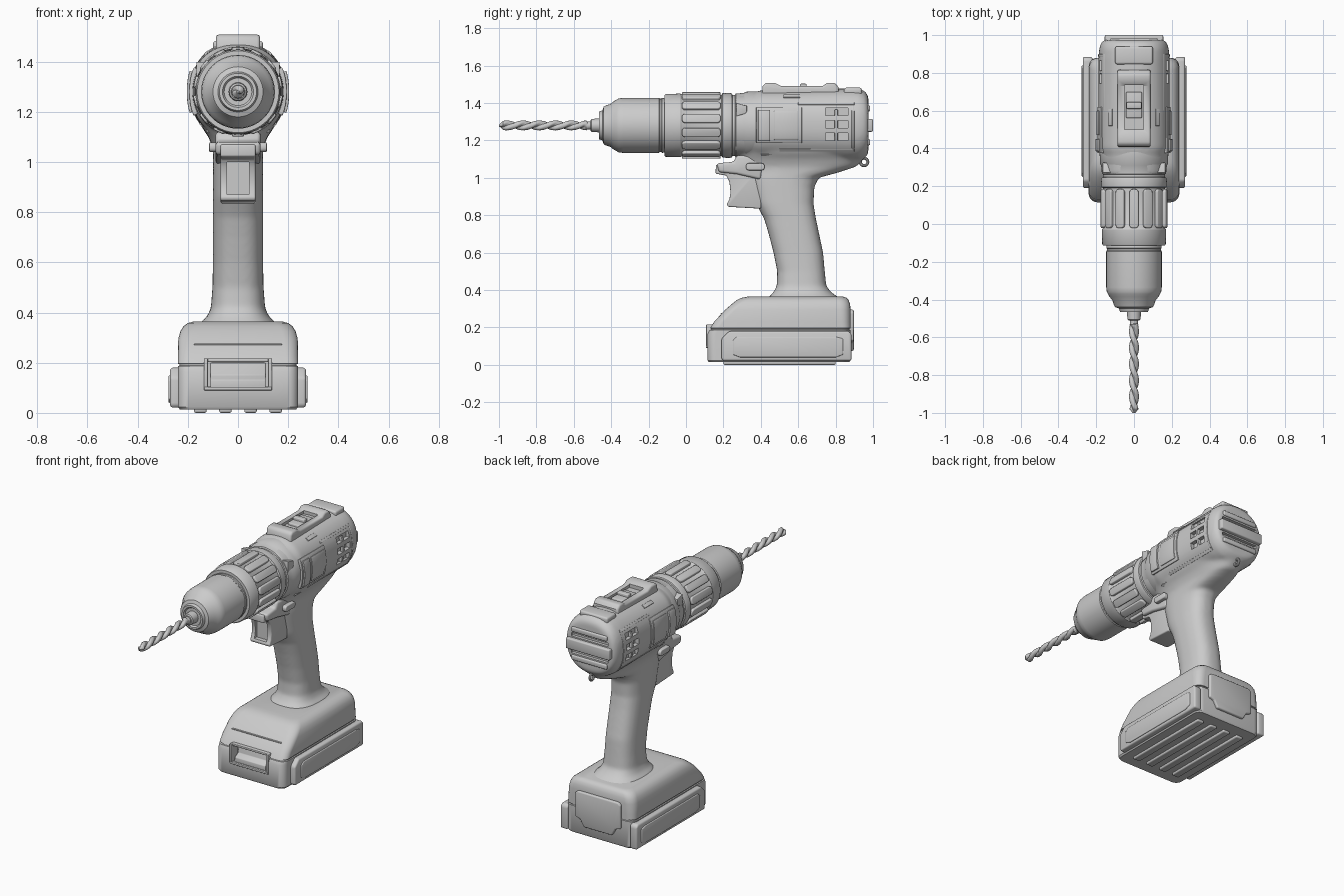
import bpy, bmesh, math
from mathutils import Matrix

if "Cube" in bpy.data.objects:
    bpy.data.objects.remove(bpy.data.objects["Cube"])

ZC = 1.28  # height of the spindle axis


def ell(cx, cy, rx, ry, n=2.0, count=48):
    """Superellipse outline; a large n gives a rounded rectangle."""
    f = lambda t: math.copysign(abs(t) ** (2 / n), t)
    return [(cx + rx * f(math.cos(2 * math.pi * i / count)),
             cy + ry * f(math.sin(2 * math.pi * i / count))) for i in range(count)]


def rrect(x0, x1, y0, y1, r, seg=5):
    """Rounded rectangle outline."""
    pts = []
    for k, (cx, cy) in enumerate([(x1 - r, y1 - r), (x0 + r, y1 - r), (x0 + r, y0 + r), (x1 - r, y0 + r)]):
        for i in range(seg + 1):
            a = math.pi / 2 * (k + i / seg)
            pts.append((cx + r * math.cos(a), cy + r * math.sin(a)))
    return pts


def place(pts, axis, a):
    m = {'x': lambda u, v: (a, u, v), 'y': lambda u, v: (u, a, v), 'z': lambda u, v: (u, v, a)}[axis]
    return [m(u, v) for u, v in pts]


def bake(o):
    dg = bpy.context.evaluated_depsgraph_get()
    me = bpy.data.meshes.new_from_object(o.evaluated_get(dg))
    o.modifiers.clear()
    o.data = me


def build(name, lofts, bevel=0, matrix=None):
    """Closed skins through lists of equal-sized rings."""
    bm = bmesh.new()
    for rings in lofts:
        vs = [[bm.verts.new(p) for p in r] for r in rings]
        for a, b in zip(vs, vs[1:]):
            for i in range(len(a)):
                bm.faces.new((a[i - 1], a[i], b[i], b[i - 1]))
        bm.faces.new(vs[0])
        bm.faces.new(vs[-1][::-1])
    bmesh.ops.recalc_face_normals(bm, faces=bm.faces)
    if matrix:
        bm.transform(matrix)
    me = bpy.data.meshes.new(name)
    bm.to_mesh(me)
    bm.free()
    o = bpy.data.objects.new(name, me)
    bpy.context.collection.objects.link(o)
    if bevel:
        b = o.modifiers.new("bevel", 'BEVEL')
        b.width, b.segments, b.limit_method, b.angle_limit = bevel, 3, 'ANGLE', math.radians(40)
        bake(o)
    return o


def prism(name, pts, axis, a, b, bevel=0, matrix=None):
    return build(name, [[place(pts, axis, a), place(pts, axis, b)]], bevel, matrix)


def box_rings(x0, x1, y0, y1, z0, z1):
    p = [(x0, y0), (x1, y0), (x1, y1), (x0, y1)]
    return [place(p, 'z', z0), place(p, 'z', z1)]


def box(name, *dims, bevel=0.006):
    return build(name, [box_rings(*dims)], bevel)


def revolve(name, prof, n=64):
    return build(name, [[place(ell(0, ZC, r, r, 2, n), 'y', y) for r, y in prof]])


def cut(o, boxes):
    c = build("cutter", [box_rings(*b) for b in boxes])
    c.hide_render = True
    m = o.modifiers.new("cut", 'BOOLEAN')
    m.operation, m.solver, m.object = 'DIFFERENCE', 'EXACT', c
    bake(o)
    bpy.data.objects.remove(c)


def shell(name, y0, y1, a0, a1, off, bevel=0.004):
    """Curved plate hugging the motor housing, angles in degrees from +x."""
    def pt(a, d):
        c, s = math.cos(a), math.sin(a)
        g = lambda t: math.copysign(abs(t) ** (2 / 2.3), t)
        return ((0.186 + d) * g(c), ZC + (0.188 + d) * g(s))
    ang = [math.radians(a0 + (a1 - a0) * i / 10) for i in range(11)]
    prism(name, [pt(a, off) for a in ang] + [pt(a, -0.02) for a in ang[::-1]], 'y', y0, y1, bevel)


# Drill bit: two-flute section twisted along y, round shank
rings = []
for i in range(91):
    t = i / 90
    y = -1 + 0.5 * t
    flute = 0.55 * min(1, max(0, (0.95 - t) / 0.05))
    size = 0.026 * min(1, 0.25 + t * 18) if t < 0.94 else 0.022
    ring = []
    for k in range(24):
        a = 2 * math.pi * k / 24
        r = size * (1 - flute * math.sin(a) ** 4)
        b = a + 2 * math.pi * 2.9 * t
        ring.append((r * math.cos(b), y, ZC + r * math.sin(b)))
    rings.append(ring)
build("drill_bit", [rings])

# Chuck
revolve("chuck_jaws", [(.028, -.51), (.035, -.505), (.038, -.44)], 24)
revolve("chuck", [(.055, -.455), (.062, -.465), (.074, -.465), (.08, -.447), (.1, -.44), (.106, -.43),
                  (.114, -.405), (.13, -.385), (.138, -.37), (.144, -.36), (.147, -.335), (.147, -.145),
                  (.143, -.14), (.143, -.132), (.147, -.128), (.145, -.115), (.13, -.1)])

# Clutch ring with raised grips
revolve("clutch_ring", [(.14, -.115), (.163, -.115), (.168, -.108), (.17, -.03), (.163, -.02), (.163, .19),
                        (.172, .195), (.174, .235), (.17, .245), (.16, .25)])
for i in range(14):
    m = Matrix.Translation((0, 0, ZC)) @ Matrix.Rotation(2 * math.pi * i / 14, 4, 'Y')
    prism("clutch_grip_%d" % i, rrect(-.024, .024, -.022, .185, .018), 'z', .15, .178, .005, m)

# Gearbox collar
revolve("gearbox_collar", [(.15, .24), (.163, .242), (.163, .262), (.17, .266), (.174, .31), (.18, .32),
                           (.182, .38), (.176, .388), (.15, .392)])

# Motor housing and grip, blended into one skin
body = [place(ell(0, (t + b) / 2, hx, (t - b) / 2, 2.3), 'y', y) for y, hx, t, b in [
    (.26, .165, 1.445, 1.115), (.36, .172, 1.455, 1.105), (.4, .185, 1.468, 1.095), (.6, .188, 1.472, 1.09),
    (.88, .188, 1.478, 1.085), (.93, .184, 1.476, 1.09), (.96, .174, 1.46, 1.11), (.975, .158, 1.435, 1.13)]]
grip = [place(ell((f + b) / 2, 0, (b - f) / 2, hx, 2.6), 'z', z) for z, f, b, hx in [
    (.345, .43, .84, .16), (.365, .445, .81, .145), (.385, .465, .78, .122), (.42, .485, .75, .108),
    (.5, .488, .742, .102), (.6, .468, .733, .1), (.7, .442, .712, .1), (.78, .418, .695, .1),
    (.86, .375, .682, .1), (.95, .35, .686, .1), (1.0, .335, .71, .1), (1.03, .32, .82, .1),
    (1.06, .3, .91, .102), (1.1, .27, .95, .118), (1.14, .26, .965, .145), (1.2, .27, .96, .155)]]
# axis order for rings along z is (y, x)
grip = [[(x, y, z) for y, x, z in r] for r in grip]
house = build("motor_housing_and_grip", [body, grip])
m = house.modifiers.new("remesh", 'REMESH')
m.mode, m.voxel_size, m.use_smooth_shade = 'VOXEL', .011, True
m = house.modifiers.new("smooth", 'SMOOTH')
m.factor, m.iterations = .5, 6
bake(house)
vents = [(s * .2 - .04, s * .2 + .04, .745, .865, z, z + .04) for s in (1, -1) for z in (1.2, 1.267, 1.334)]
rear = [(-.13, .13, .955, 1.05, z, z + .022) for z in (1.215, 1.322)]
cut(house, vents + rear)

# Rear vent slats
for z, h, y, w in [(1.28, .034, 1.0, .155), (1.19, .016, .985, .125), (1.37, .016, .985, .125)]:
    box("rear_slat", -w, w, .93, y, z - h, z + h, bevel=.008)
box("rear_slat_groove_bar", -.12, .12, .93, .997, 1.274, 1.286, bevel=.002)

# Side plates, ridges, vent fins and direction button, both sides
for s, side in ((0, "right"), (180, "left")):
    def plate(name, y0, y1, a0, a1, off):
        if s:
            a0, a1 = 180 - a0, 180 - a1
        shell(side + name, y0, y1, a0, a1, off)
    plate("_side_panel", .375, .62, -26, 27, .008)
    plate("_side_clip", .385, .45, -21, 21, .018)
    plate("_inner_panel", .47, .6, -20, 20, .012)
    plate("_vent_panel_upper", .6, .9, 32, 37, .005)
    plate("_vent_panel_lower", .5, .9, -44, -38, .005)
    plate("_lower_ridge", .4, .74, -56, -51, .006)
    plate("_upper_latch", .52, .61, 48, 56, .008)
    plate("_vent_fin", .795, .812, -24, 24, .001)
    plate("_rear_edge", .885, .9, -38, 58, .004)
    k = -1 if s else 1
    prism(side + "_direction_button", rrect(.32, .42, 1.04, 1.078, .016), 'x', k * .07, k * .115, .005)
    prism(side + "_clutch_pointer", [(.27, 1.33), (.325, 1.345), (.325, 1.385), (.27, 1.4)],
          'x', k * .11, k * .166, .003)

# Speed selector on top
sel = prism("speed_selector_base", [(.405, 1.43), (.41, 1.49), (.425, 1.508), (.475, 1.508), (.51, 1.49),
            (.73, 1.49), (.755, 1.508), (.795, 1.508), (.815, 1.485), (.82, 1.43)], 'x', -.088, .088, .012)
cut(sel, [(-.05, .05, .5, .735, 1.472, 1.6)])
box("speed_slider", -.042, .042, .56, .7, 1.45, 1.486)
box("speed_slider_ridge", -.04, .04, .61, .645, 1.46, 1.503)
box("top_rear_spine", -.1, .1, .845, .94, 1.44, 1.482, bevel=.012)

# Trigger and its housing
trig = prism("trigger", [(.16, 1.07), (.158, 1.022), (.215, 1.012), (.232, .98), (.238, .92), (.232, .885),
             (.218, .858), (.225, .845), (.4, .835), (.42, 1.08)], 'x', -.07, .07, .012)
cut(trig, [(-.043, .043, .1, .252, .87, 1.0)])
prism("trigger_housing", [(.165, 1.078), (.175, 1.03), (.27, 1.02), (.4, .99), (.42, 1.12), (.27, 1.12),
      (.255, 1.085)], 'x', -.09, .09, .014)

# Strap loop
bpy.ops.mesh.primitive_torus_add(location=(0, .952, 1.085), rotation=(0, math.pi / 2, 0), major_radius=.02,
                                 minor_radius=.008, major_segments=24, minor_segments=10)
bpy.context.object.name = "strap_loop"

# Foot and battery with a seam between them
base = build("battery_base", [[place(rrect(-hx, hx, y0, y1, r), 'z', z) for z, y0, y1, hx, r in [
    (.014, .122, .873, .232, .04), (.024, .115, .88, .24, .045), (.165, .115, .88, .24, .045),
    (.186, .125, .88, .24, .045), (.188, .132, .874, .234, .045), (.194, .135, .874, .234, .045),
    (.196, .129, .88, .24, .045), (.23, .15, .88, .24, .05), (.295, .21, .88, .238, .055),
    (.325, .245, .877, .23, .055), (.345, .27, .87, .218, .055), (.358, .295, .86, .2, .05),
    (.365, .33, .84, .175, .05)]]])
cut(base, [(-.122, .122, .05, .165, .105, .205)])

# Front release latch: frame, button and lip
for s in (1, -1):
    box("latch_frame_side", s * .128 - .008, s * .128 + .008, .108, .17, .09, .217, bevel=.004)
box("latch_frame_bottom", -.135, .135, .106, .17, .09, .104, bevel=.004)
box("latch_frame_top", -.135, .135, .118, .19, .203, .217, bevel=.004)
prism("latch_button", [(.12, .1), (.122, .132), (.155, .15), (.16, .2), (.19, .2), (.19, .1)], 'x', -.11, .11, .004)
box("front_crease", -.175, .175, .185, .25, .27, .276, bevel=.002)

# Battery side rails with raised panels
for s in (1, -1):
    prism("battery_rail", [(.19, .03), (.2, .022), (.885, .022), (.885, .165), (.87, .18), (.23, .18), (.19, .14)],
          'x', s * .22, s * .271, .018)
    prism("rail_panel", [(.25, .055), (.29, .04), (.8, .04), (.84, .055), (.84, .14), (.8, .15), (.27, .15),
          (.25, .13)], 'x', s * .25, s * .277, .005)

# Rear battery tab
prism("rear_tab", [(-.1, .075), (.1, .075), (.125, .12), (.16, .13), (.16, .28), (.145, .295), (-.145, .295),
      (-.16, .28), (-.16, .13), (-.125, .12)], 'y', .86, .897, .008)

# Bottom runners
for x in (-.15, -.05, .05, .15):
    box("bottom_runner", x - .025, x + .025, .2, .8, 0, .03, bevel=.008)

# Smooth shading with crisp edges
bpy.ops.object.select_all(action='SELECT')
bpy.ops.object.shade_smooth_by_angle(angle=math.radians(35))
